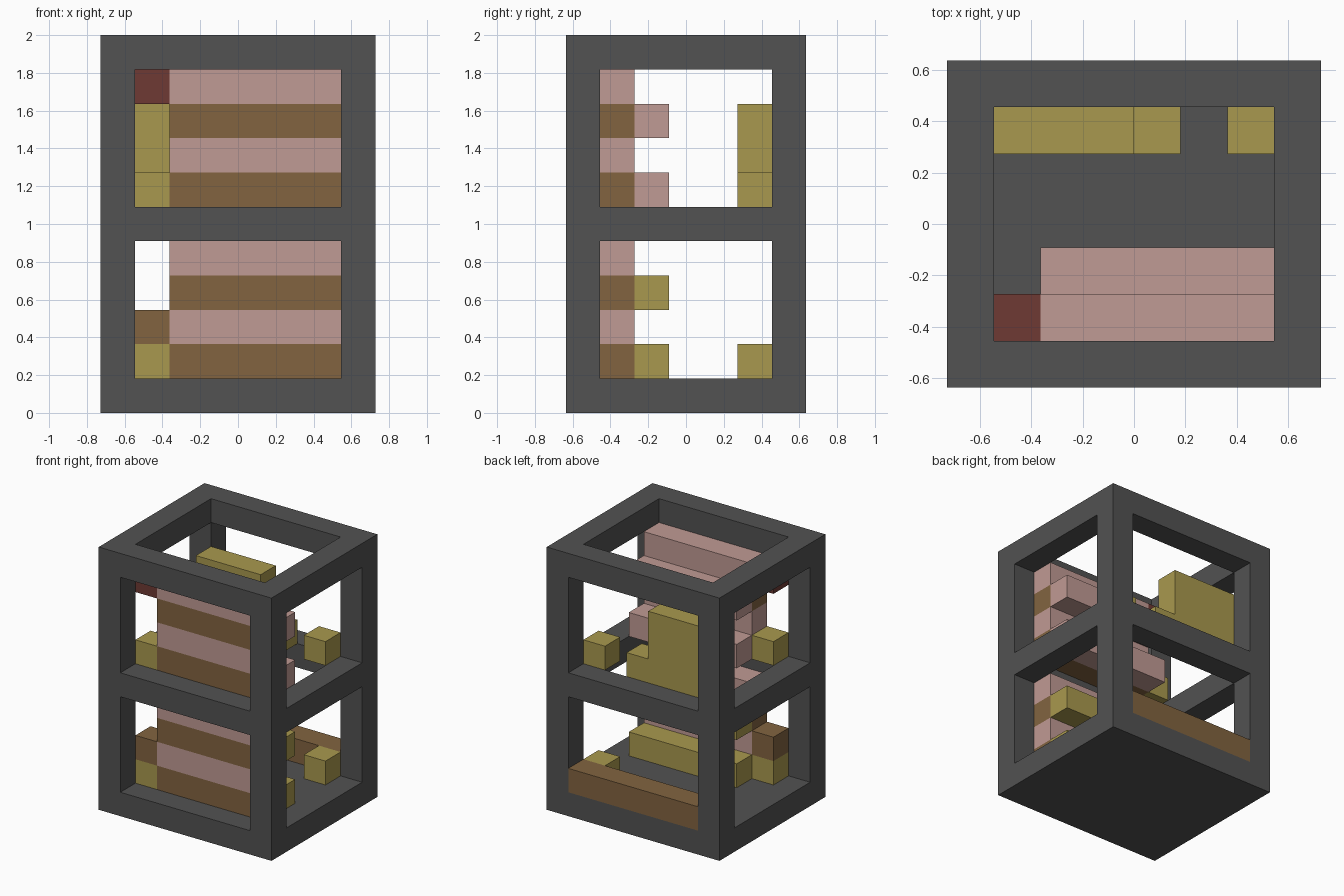
import bpy
import bmesh
from mathutils import Vector

cube = bpy.data.objects.get("Cube")
if cube:
    bpy.data.objects.remove(cube, do_unlink=True)

# The whole model sits on a block grid: 8 wide, 7 deep, 11 high
W, D, H = 8, 7, 11
U = 2 / H


def material(name, rgb):
    m = bpy.data.materials.new(name)
    m.use_nodes = True
    m.diffuse_color = (*rgb, 1)
    bsdf = m.node_tree.nodes["Principled BSDF"]
    bsdf.inputs["Base Color"].default_value = (*rgb, 1)
    bsdf.inputs["Roughness"].default_value = 0.9
    return m


GREY = material("dark grey", (0.084, 0.084, 0.084))
PINK = material("dusty pink", (0.53, 0.325, 0.297))
BROWN = material("brown", (0.223, 0.127, 0.051))
OLIVE = material("olive yellow", (0.395, 0.317, 0.077))
RED = material("dark red", (0.156, 0.042, 0.034))


def blocks(name, mat, *boxes):
    """One object from boxes, each given as (low cell corner, size in cells)."""
    bm = bmesh.new()
    for low, size in boxes:
        verts = bmesh.ops.create_cube(bm, size=1)["verts"]
        for v in verts:
            cell = [low[i] + (v.co[i] + 0.5) * size[i] for i in range(3)]
            v.co = Vector((cell[0] - W / 2, cell[1] - D / 2, cell[2])) * U
    mesh = bpy.data.meshes.new(name)
    bm.to_mesh(mesh)
    bm.free()
    mesh.materials.append(mat)
    obj = bpy.data.objects.new(name, mesh)
    bpy.context.collection.objects.link(obj)
    return obj


# Frame: solid base, four posts, and two open rings of rails
frame = [((0, 0, 0), (W, D, 1))]
for x in (0, W - 1):
    for y in (0, D - 1):
        frame.append(((x, y, 1), (1, 1, H - 1)))
for z in (5, 10):
    for y in (0, D - 1):
        frame.append(((1, y, z), (W - 2, 1, 1)))
    for x in (0, W - 1):
        frame.append(((x, 1, z), (1, D - 2, 1)))
blocks("frame", GREY, *frame)

# Striped front wall with ledges behind it, on both storeys
for storey, z, ledge in (("lower", 1, OLIVE), ("upper", 6, PINK)):
    for i in range(4):
        blocks(f"{storey}_wall_stripe_{i + 1}", PINK if i % 2 else BROWN,
               ((2, 1, z + i), (5, 1, 1)))
    for i in (0, 2):
        blocks(f"{storey}_ledge_{i // 2 + 1}", ledge,
               ((2, 2, z + i), (5, 1, 1)))
    blocks(f"{storey}_front_corner_block", OLIVE, ((1, 1, z), (1, 1, 1)))
    blocks(f"{storey}_back_corner_block", OLIVE, ((6, 5, z), (1, 1, 1)))

# Single pieces
blocks("lower_corner_cap", BROWN, ((1, 1, 2), (1, 1, 1)))
blocks("upper_corner_cap", RED, ((1, 1, 9), (1, 1, 1)))
blocks("back_sill", BROWN, ((1, 6, 1), (6, 1, 1)))
blocks("upper_bench", OLIVE, ((1, 5, 6), (3, 1, 3)), ((4, 5, 6), (1, 1, 1)))
